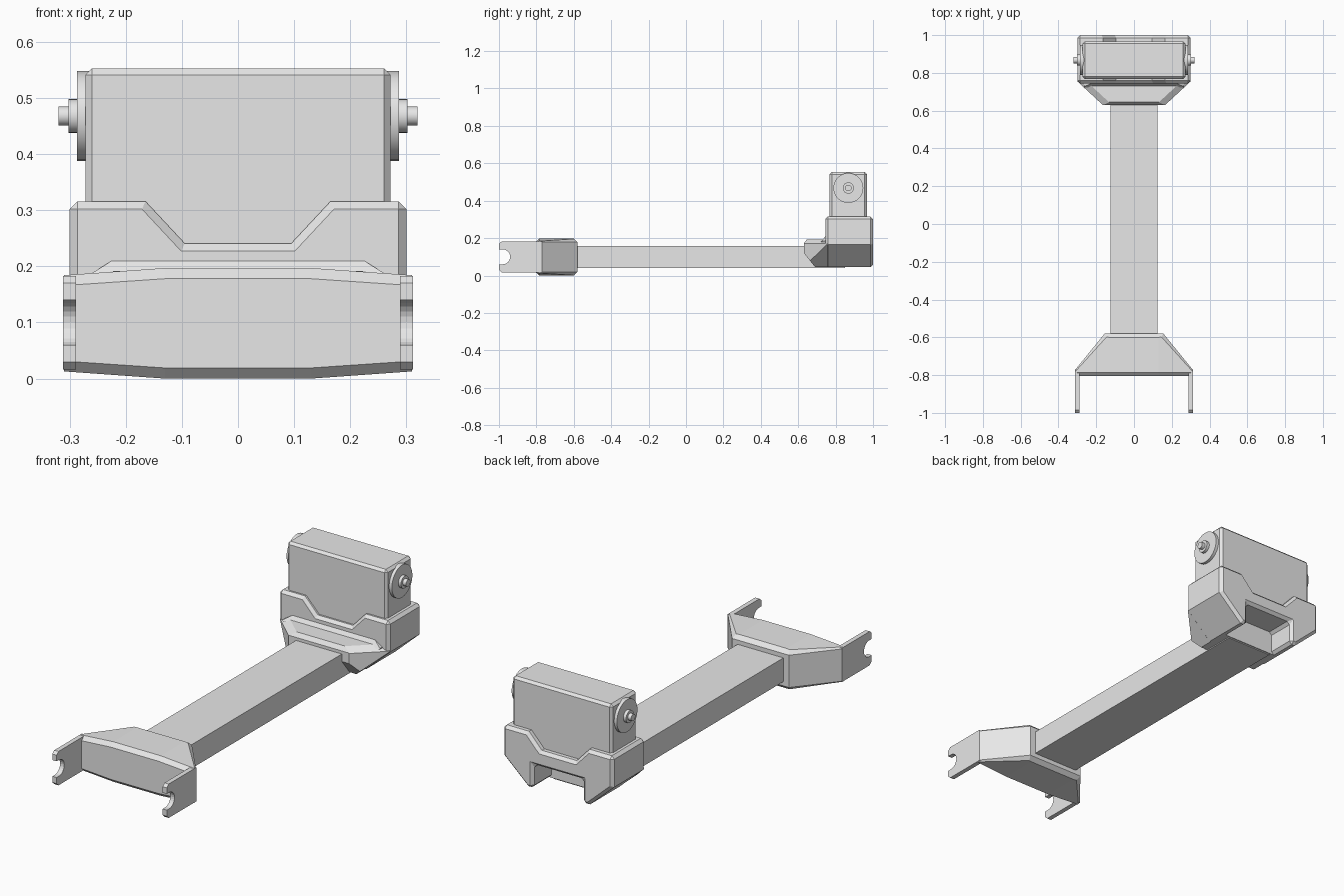
import bpy, bmesh, math
from mathutils import Vector, Matrix

cube = bpy.data.objects.get("Cube")
if cube:
    bpy.data.objects.remove(cube, do_unlink=True)

GREY = (0.8, 0.8, 0.8, 1.0)
grey = bpy.data.materials.new("plain_grey")
grey.use_nodes = True
grey.diffuse_color = GREY
grey.node_tree.nodes["Principled BSDF"].inputs["Base Color"].default_value = GREY


def finish(name, bm, bevel=0.0, angle=50):
    """Turn a bmesh into a named object, with an optional chamfer."""
    bmesh.ops.recalc_face_normals(bm, faces=bm.faces)
    mesh = bpy.data.meshes.new(name)
    bm.to_mesh(mesh)
    bm.free()
    mesh.materials.append(grey)
    obj = bpy.data.objects.new(name, mesh)
    bpy.context.collection.objects.link(obj)
    if bevel:
        mod = obj.modifiers.new("chamfer", "BEVEL")
        mod.width = bevel
        mod.segments = 1
        mod.limit_method = "ANGLE"
        mod.angle_limit = math.radians(angle)
        mod.use_clamp_overlap = False
    return obj


def block(low, high):
    low, high = Vector(low), Vector(high)
    bm = bmesh.new()
    bmesh.ops.create_cube(bm, size=1)
    for v in bm.verts:
        v.co = Vector([(a + b) / 2 + c * (b - a) for a, b, c in zip(low, high, v.co)])
    return bm


def shave(bm, point, normal):
    """Slice away everything outside a plane and close the cut."""
    bmesh.ops.bisect_plane(bm, geom=bm.verts[:] + bm.edges[:] + bm.faces[:], dist=1e-5,
                           plane_co=point, plane_no=Vector(normal).normalized(),
                           clear_outer=True)
    rim = [e for e in bm.edges if e.is_boundary]
    if rim:
        bmesh.ops.holes_fill(bm, edges=rim, sides=0)


def shave_both(bm, point, normal):
    """Shave on the left and on the right."""
    for s in ((1, -1) if normal[0] else (1,)):
        shave(bm, (s * point[0], point[1], point[2]), (s * normal[0], normal[1], normal[2]))


def extrude(points, depth):
    """Extrude a closed outline of 3D points along a vector."""
    bm = bmesh.new()
    face = bm.faces.new([bm.verts.new(p) for p in points])
    new = bmesh.ops.extrude_face_region(bm, geom=[face])["geom"]
    bmesh.ops.translate(bm, vec=depth,
                        verts=[g for g in new if isinstance(g, bmesh.types.BMVert)])
    return bm


# Main beam
finish("beam", block((-0.125, -0.6, 0.04), (0.125, 0.85, 0.157)))

# Fork body: crowned tapered block, chamfered above and below
TOP = 0.197
body = block((-0.31, -0.805, 0), (0.31, -0.58, TOP))
shave_both(body, (0.31, -0.77, 0), (0.775, 0.632, 0))
for flip in (1, -1):
    def level(z):
        return z if flip == 1 else TOP - z
    for point, normal in (
            ((0.13, 0, TOP), (0.071, 0, 1)),
            ((0, -0.805, 0.178), (0, -1, 1.05)),
            ((0.13, -0.805, 0.178), (0.071, -1, 1.05)),
            ((0.155, -0.58, 0.178), (0.775, 0.632, 1.05)),
            ((0, -0.58, 0.178), (0, 1, 1.05))):
        shave_both(body, (point[0], point[1], level(point[2])),
                   (normal[0], normal[1], normal[2] * flip))
finish("fork_body", body)

# Fork arms: plates with a round open notch at the tip
arc = [(-0.98 + 0.04 * math.sin(t), 0.1 - 0.04 * math.cos(t))
       for t in (math.pi * i / 12 for i in range(13))]
arm = ([(-0.77, 0.016), (-0.985, 0.016), (-1, 0.03), (-1, 0.06)] + arc
       + [(-1, 0.14), (-1, 0.17), (-0.985, 0.183), (-0.77, 0.183)])
for side, s in (("left", 1), ("right", -1)):
    finish(side + "_fork_arm",
           extrude([(s * 0.289, y, z) for y, z in arm], (s * 0.023, 0, 0)))

# Nose of the rear bracket, where the beam enters
nose = block((-0.298, 0.63, 0.045), (0.298, 0.855, 0.192))
for point, normal in (
        ((0.165, 0.63, 0), (0.125, -0.135, 0)),
        ((0.165, 0, 0.047), (0.12, 0, -0.135)),
        ((0, 0.63, 0.12), (0, -0.075, -0.06)),
        ((0, 0.63, 0.172), (0, -0.8, 0.6)),
        ((0.165, 0.63, 0.17), (0.374, -0.404, 0.83))):
    shave_both(nose, point, normal)
finish("bracket_nose", nose)

# Sloped step between nose and bracket
step = block((-0.265, 0.72, 0.18), (0.265, 0.76, 0.21))
shave_both(step, (0.225, 0, 0.21), (0.025, 0, 0.04))
shave_both(step, (0, 0.745, 0.21), (0, -0.02, 0.015))
finish("bracket_step", step)

# Rear bracket: notched shell with tapered legs and an opening below
half = [(0.135, 0.162), (0.135, 0.045), (0.168, 0.045), (0.30, 0.165),
        (0.30, 0.316), (0.165, 0.316), (0.095, 0.241)]
outline = half + [(-x, z) for x, z in reversed(half)]
finish("bracket_shell", extrude([(x, 0.745, z) for x, z in outline], (0, 0.255, 0)),
       bevel=0.014)

# Upright housing
finish("housing", block((-0.272, 0.768, 0.2), (0.272, 0.967, 0.553)), bevel=0.012)

# Stepped pivot discs and pins on both sides of the housing
for side, s in (("left", 1), ("right", -1)):
    for part, radius, reach in (("disc", 0.08, 0.287), ("collar", 0.03, 0.302),
                                ("pin", 0.017, 0.32)):
        bm = bmesh.new()
        length = reach - 0.25
        place = (Matrix.Translation((s * (reach + 0.25) / 2, 0.868, 0.468))
                 @ Matrix.Rotation(math.pi / 2, 4, "Y"))
        bmesh.ops.create_cone(bm, cap_ends=True, segments=32, radius1=radius,
                              radius2=radius, depth=length, matrix=place)
        obj = finish(f"{side}_pivot_{part}", bm)
        bpy.ops.object.select_all(action="DESELECT")
        obj.select_set(True)
        bpy.context.view_layer.objects.active = obj
        bpy.ops.object.shade_smooth_by_angle()
